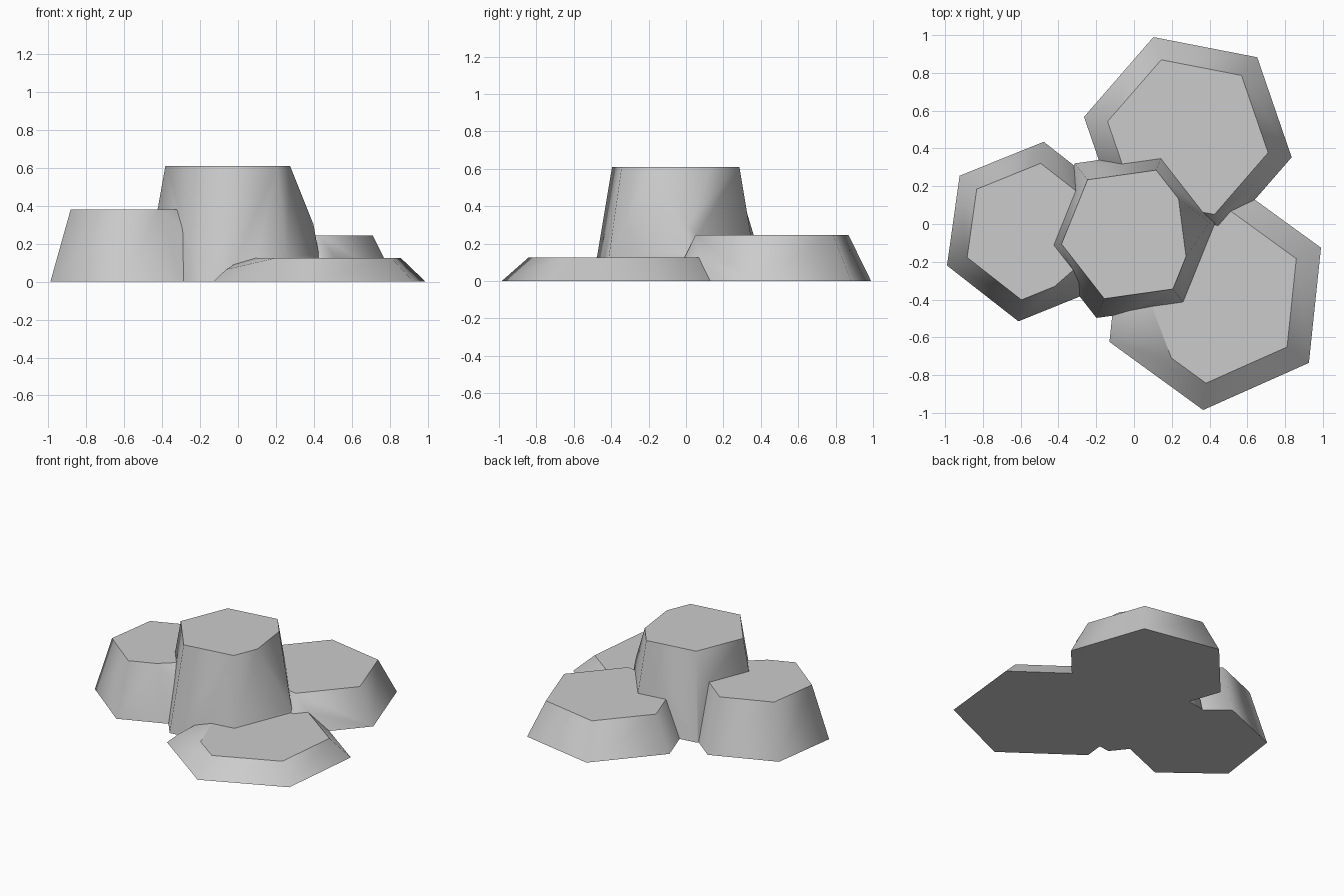
import bpy, bmesh, math
from mathutils import Vector

if "Cube" in bpy.data.objects:
    bpy.data.objects.remove(bpy.data.objects["Cube"])


def make_rock(name, centre, angle, base_r, top_r, height, chip=None):
    """Tapered six-sided rock; chip = three points of a plane that cuts off a corner."""
    bm = bmesh.new()
    rings = []
    for r, z in ((base_r, 0), (top_r, height)):
        ring = []
        for i in range(6):
            a = math.radians(angle + 60 * i)
            ring.append(bm.verts.new((centre[0] + r * math.cos(a),
                                      centre[1] + r * math.sin(a), z)))
        rings.append(ring)
    low, high = rings
    for i in range(6):
        j = (i + 1) % 6
        bm.faces.new((low[i], low[j], high[j], high[i]))
    bm.faces.new(high)
    bm.faces.new(low[::-1])

    # Chipped corner: slice off the piece above the plane and cap it
    if chip:
        a, b, c = (Vector(p) for p in chip)
        n = (b - a).cross(c - a).normalized()
        if n.z < 0:
            n.negate()
        bmesh.ops.bisect_plane(bm, geom=bm.verts[:] + bm.edges[:] + bm.faces[:],
                               plane_co=a, plane_no=n, clear_outer=True)
        bmesh.ops.holes_fill(bm, edges=[e for e in bm.edges if e.is_boundary], sides=0)
    bmesh.ops.recalc_face_normals(bm, faces=bm.faces[:])

    mesh = bpy.data.meshes.new(name)
    bm.to_mesh(mesh)
    bm.free()
    obj = bpy.data.objects.new(name, mesh)
    bpy.context.collection.objects.link(obj)
    return obj


# Tall middle rock, chipped on its right corner
cluster = make_rock("rock_cluster", (-0.02, -0.055), 8, 0.477, 0.367, 0.61,
                    [(0.235, 0.14, 0.61), (0.275, -0.17, 0.61), (0.395, 0.003, 0.31)])
others = [
    # Medium rock on the left
    make_rock("left_rock", (-0.545, -0.04), 22, 0.48, 0.365, 0.38,
              [(-0.42, -0.33, 0.38), (-0.29, -0.31, 0.27), (-0.34, -0.26, 0.38)]),
    # Low rock at the back
    make_rock("back_rock", (0.285, 0.46), 49, 0.56, 0.433, 0.245),
    # Flat rock at the front
    make_rock("front_rock", (0.43, -0.375), 24, 0.613, 0.47, 0.125,
              [(-0.062, -0.595, 0.065), (0.20, -0.715, 0.125), (0.10, -0.45, 0.125)]),
]

# Fuse the rocks into one solid
bpy.context.view_layer.objects.active = cluster
for rock in others:
    mod = cluster.modifiers.new("fuse", 'BOOLEAN')
    mod.operation = 'UNION'
    mod.solver = 'EXACT'
    mod.object = rock
    bpy.ops.object.modifier_apply(modifier=mod.name)
    bpy.data.objects.remove(rock, do_unlink=True)

# Soft sides, with crisp rims and crisp seams between rocks
bm = bmesh.new()
bm.from_mesh(cluster.data)
bm.normal_update()
for f in bm.faces:
    f.smooth = True
for e in bm.edges:
    flat_rim = any(abs(f.normal.z) > 0.99 for f in e.link_faces)
    e.smooth = not (flat_rim or not e.is_convex)
bm.to_mesh(cluster.data)
bm.free()
